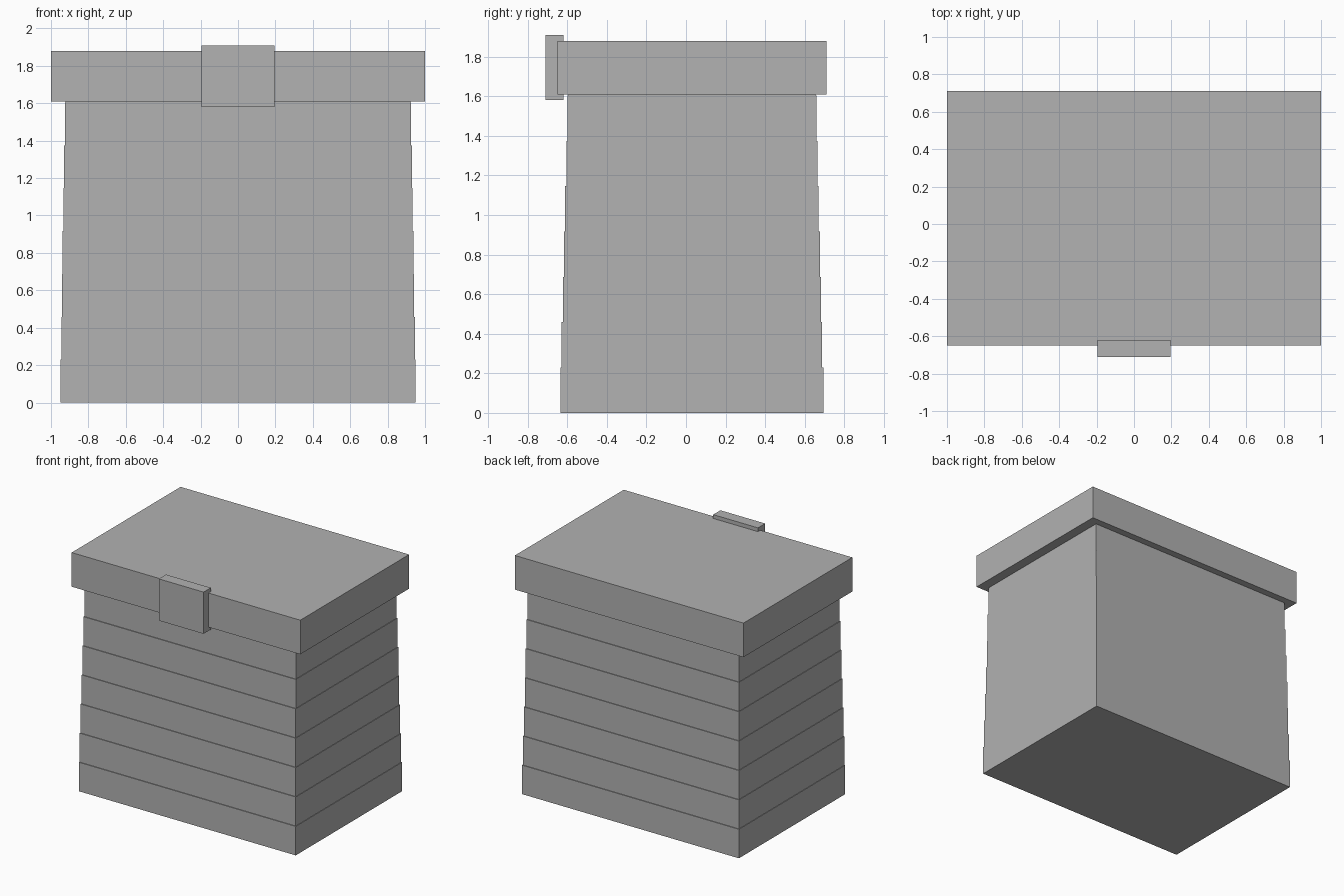
import bpy

if "Cube" in bpy.data.objects:
    bpy.data.objects.remove(bpy.data.objects["Cube"], do_unlink=True)

grey = bpy.data.materials.new("plain_grey")
grey.use_nodes = True
colour = (0.445, 0.445, 0.445, 1)
grey.diffuse_color = colour
grey.node_tree.nodes["Principled BSDF"].inputs["Base Color"].default_value = colour


def box(name, low, high):
    """Axis-aligned block between two opposite corners."""
    centre = [(a + b) / 2 for a, b in zip(low, high)]
    bpy.ops.mesh.primitive_cube_add(size=1, location=centre)
    obj = bpy.context.object
    obj.name = name
    obj.scale = [b - a for a, b in zip(low, high)]
    bpy.ops.object.transform_apply(location=False, rotation=False, scale=True)
    obj.data.materials.append(grey)
    return obj


# Stacked courses, each slightly smaller than the one below; the last sits in the lid
centre_y = 0.03
course_height = 1.604 / 7
for i in range(8):
    half_x = 0.949 - 0.004 * i
    half_y = 0.664 - 0.0058 * i
    box(f"body_course_{i + 1}",
        (-half_x, centre_y - half_y, course_height * i),
        (half_x, centre_y + half_y, course_height * (i + 1)))

# Overhanging lid
box("lid", (-1, -0.65, 1.61), (1, 0.71, 1.88))

# Latch plate on the front of the lid
box("latch", (-0.196, -0.71, 1.58), (0.196, -0.62, 1.91))
